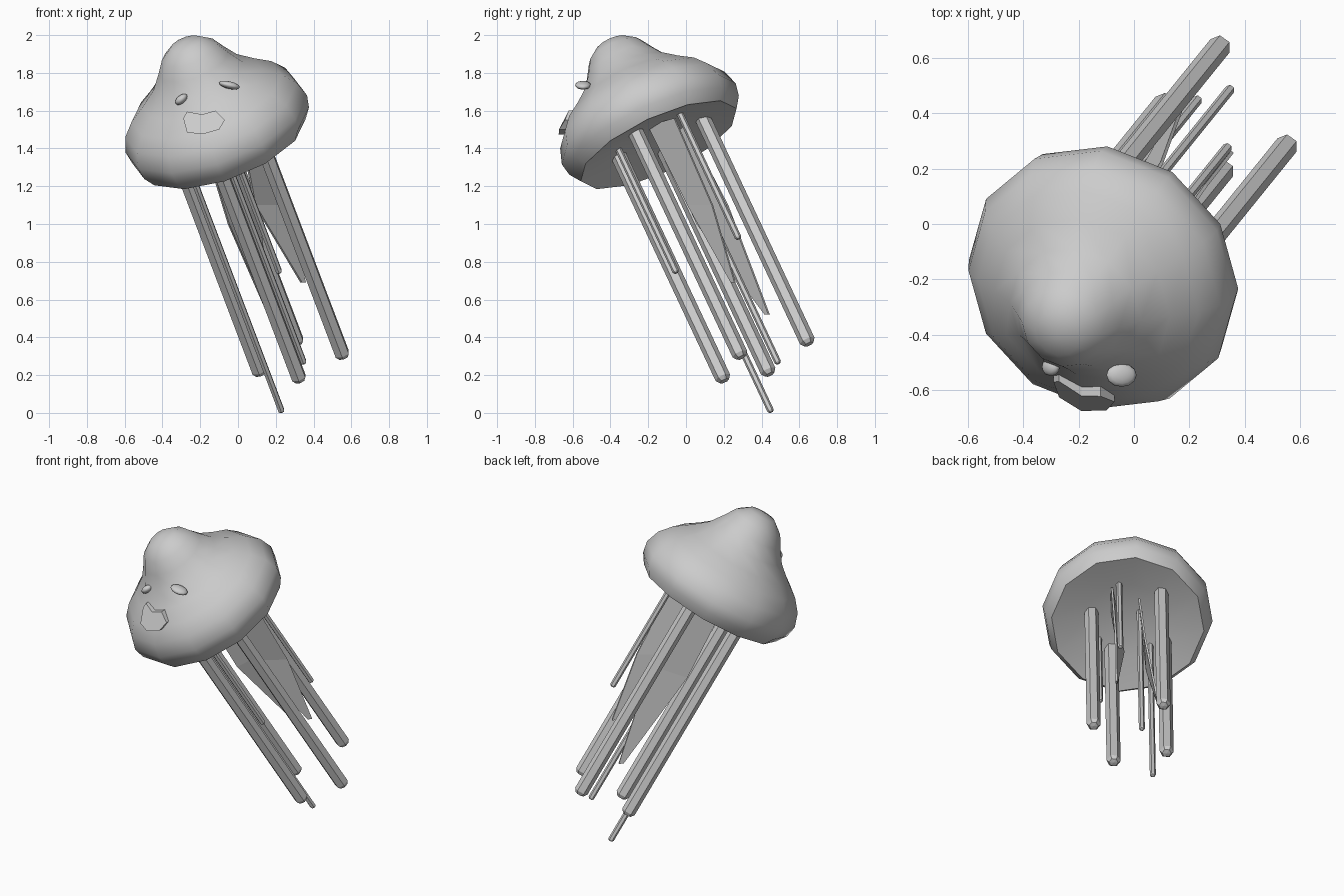
import bpy, bmesh, math
from mathutils import Vector, Matrix

if "Cube" in bpy.data.objects:
    bpy.data.objects.remove(bpy.data.objects["Cube"])

# One grey material
grey = bpy.data.materials.new("soft_grey")
grey.diffuse_color = (0.6, 0.6, 0.6, 1)
grey.use_nodes = True
grey.node_tree.nodes["Principled BSDF"].inputs["Base Color"].default_value = grey.diffuse_color

# Tilted body frame: UP is the bell axis, C the centre of its widest ring
UP = Vector((-0.325, -0.402, 0.856)).normalized()
E1 = (Vector((1, 0, 0)) - UP.x * UP).normalized()
E2 = UP.cross(E1)
C = Vector((-0.115, -0.197, 1.53))


def finish(name, bm, smooth=None):
    bmesh.ops.recalc_face_normals(bm, faces=bm.faces)
    me = bpy.data.meshes.new(name)
    bm.to_mesh(me)
    bm.free()
    ob = bpy.data.objects.new(name, me)
    bpy.context.collection.objects.link(ob)
    me.materials.append(grey)
    if smooth:
        bpy.ops.object.select_all(action='DESELECT')
        ob.select_set(True)
        bpy.context.view_layer.objects.active = ob
        bpy.ops.object.shade_smooth_by_angle(angle=math.radians(smooth))
    return ob


def lathe(name, origin, profile, sides, turn=0.0, smooth=None):
    """Revolve (radius, height) pairs about the body axis; both ends closed."""
    bm = bmesh.new()
    rings = []
    for r, t in profile:
        if r == 0:
            rings.append([bm.verts.new(origin + UP * t)] * sides)
            continue
        ring = []
        for i in range(sides):
            a = turn + 2 * math.pi * i / sides
            ring.append(bm.verts.new(origin + UP * t + (E1 * math.cos(a) + E2 * math.sin(a)) * r))
        rings.append(ring)
    for lo, hi in zip(rings, rings[1:]):
        for i in range(sides):
            j = (i + 1) % sides
            face = []
            for v in (lo[i], lo[j], hi[j], hi[i]):
                if v not in face:
                    face.append(v)
            bm.faces.new(face)
    return finish(name, bm, smooth)


# Bell: knob on top, waist, wide brim, shallow hollow underneath
lathe("bell", C, [(0, 0.512), (0.085, 0.497), (0.152, 0.445), (0.195, 0.375), (0.25, 0.295),
                  (0.335, 0.222), (0.42, 0.158), (0.48, 0.085), (0.508, 0.0), (0.495, -0.07),
                  (0.455, -0.13), (0.25, -0.085), (0, -0.06)],
      12, math.radians(0.5), 45)

# Tentacles: tip position, radius
thick = [(0.33, 0.205, 0.165), (0.56, 0.295, 0.29), (0.12, 0.445, 0.20), (0.318, 0.652, 0.36)]
thin = [(0.233, 0.452, 0.003), (0.35, 0.49, 0.26), (0.22, -0.05, 0.74), (0.34, 0.28, 0.92)]
for label, tips, r in (("thick_tentacle", thick, 0.042), ("thin_tentacle", thin, 0.018)):
    for n, tip in enumerate(tips):
        tip = Vector(tip)
        top = (C - tip).dot(UP) - 0.055
        lathe(f"{label}_{n + 1}", tip,
              [(0, 0), (r * 0.65, r * 0.1), (r, r * 0.6), (r, top), (0, top)], 6, math.radians(30))


# Ribbon arms: wide near the bell, tapering to a point
def ribbon(name, left, right):
    bm = bmesh.new()
    off = (Vector(right[0]) - Vector(left[0])).cross(UP).normalized() * 0.006
    grid = [[bm.verts.new(Vector(p) + s * off) for p, s in
             ((a, 1), (b, 1), (b, -1), (a, -1))] for a, b in zip(left, right)]
    for lo, hi in zip(grid, grid[1:]):
        for i in range(4):
            j = (i + 1) % 4
            bm.faces.new((lo[i], lo[j], hi[j], hi[i]))
    bm.faces.new(grid[0])
    bm.faces.new(grid[-1])
    finish(name, bm)


ribbon("ribbon_arm_right",
       [(0.01, -0.20, 1.52), (0.09, 0.01, 1.10), (0.335, 0.24, 0.69)],
       [(0.12, -0.06, 1.56), (0.26, 0.14, 1.10), (0.355, 0.26, 0.69)])
ribbon("ribbon_arm_left",
       [(-0.18, -0.14, 1.43), (-0.05, 0.06, 1.00), (0.16, 0.42, 0.52)],
       [(-0.04, 0.00, 1.52), (0.10, 0.22, 1.10), (0.18, 0.44, 0.52)])


# Eyes: small flattened beads
def eye(name, pos, size, tilt):
    bm = bmesh.new()
    bmesh.ops.create_uvsphere(bm, u_segments=12, v_segments=8, radius=1)
    bm.transform(Matrix.Translation(pos) @ Matrix.Rotation(math.radians(tilt), 4, 'Y')
                 @ Matrix.Diagonal((*size, 1)))
    finish(name, bm, 60)


eye("eye_left", (-0.30, -0.515, 1.66), (0.038, 0.033, 0.022), -40)
eye("eye_right", (-0.045, -0.545, 1.735), (0.056, 0.042, 0.02), 13)

# Mouth: lip-shaped plate following the slope of the bell
outline = [(-0.29, 1.56), (-0.27, 1.595), (-0.19, 1.58), (-0.12, 1.60),
           (-0.07, 1.55), (-0.10, 1.50), (-0.19, 1.475), (-0.27, 1.485)]
bm = bmesh.new()
front, back = [], []
for x, z in outline:
    y = -0.615 - (1.60 - z) * 0.52 + 2.5 * (x + 0.17) ** 2 - 0.25 * (x + 0.17)
    front.append(bm.verts.new((x, y, z)))
    back.append(bm.verts.new((x, y + 0.06, z)))
bm.faces.new(front)
bm.faces.new(back)
for i in range(len(outline)):
    j = (i + 1) % len(outline)
    bm.faces.new((front[i], front[j], back[j], back[i]))
finish("mouth", bm)
